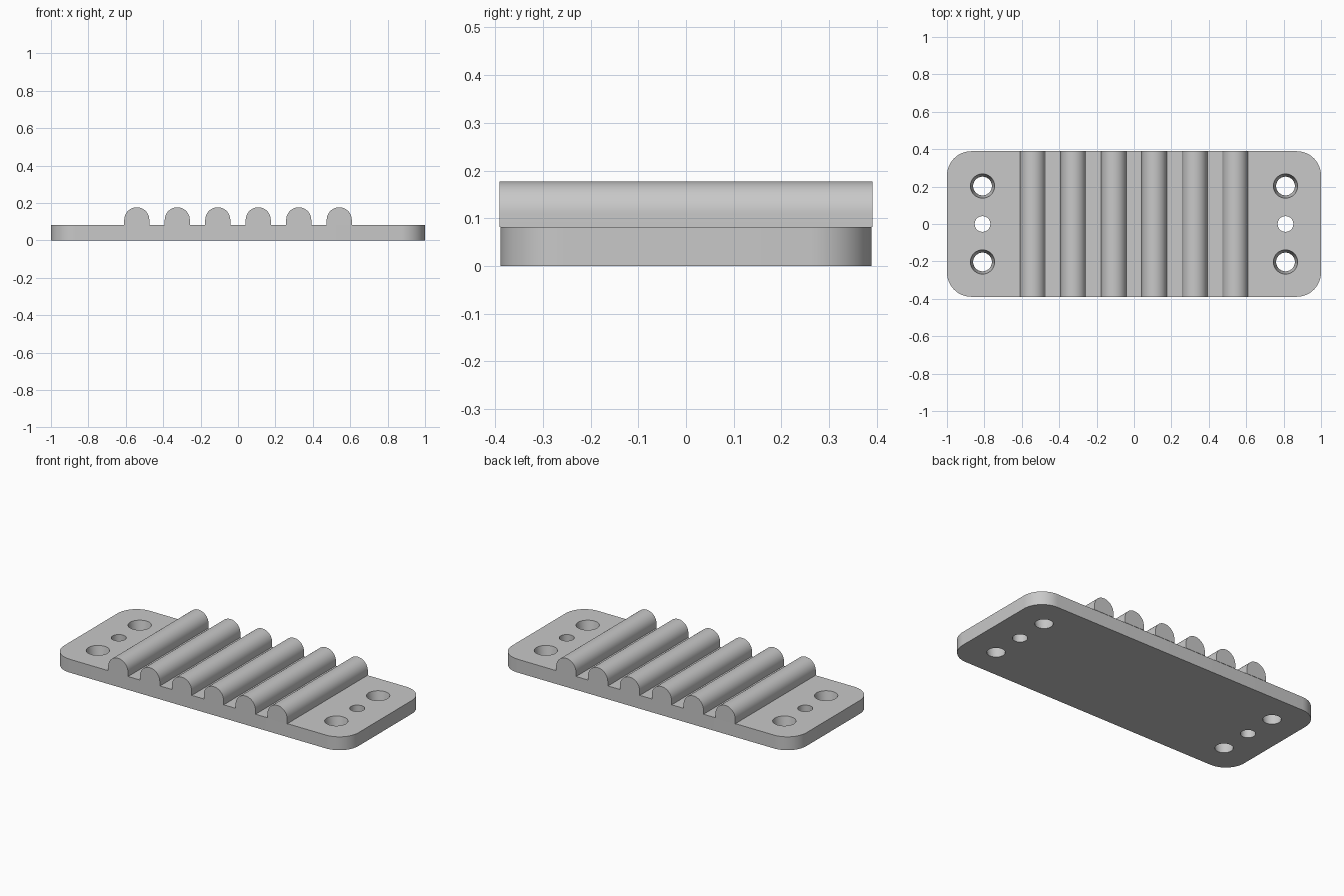
import bpy, bmesh
from math import cos, sin, pi, radians

cube = bpy.data.objects.get("Cube")
if cube:
    bpy.data.objects.remove(cube, do_unlink=True)

HALF_X, HALF_Y, THICK, CORNER = 1.0, 0.389, 0.082, 0.13
RIB_R, RIB_TOP, RIB_STEP, RIB_HALF = 0.067, 0.177, 0.2165, 0.391

grey = bpy.data.materials.new("plain grey")
grey.use_nodes = True
grey.diffuse_color = (0.58, 0.58, 0.58, 1)
grey.node_tree.nodes["Principled BSDF"].inputs["Base Color"].default_value = grey.diffuse_color


def arc(cx, cy, r, start, end, steps):
    angles = [radians(start + (end - start) * i / steps) for i in range(steps + 1)]
    return [(cx + r * cos(a), cy + r * sin(a)) for a in angles]


def extrude_profile(name, points, offset):
    """Fill a closed outline and extrude it into a solid."""
    bm = bmesh.new()
    face = bm.faces.new([bm.verts.new(p) for p in points])
    new = bmesh.ops.extrude_face_region(bm, geom=[face])["geom"]
    bmesh.ops.translate(bm, vec=offset, verts=[v for v in new if isinstance(v, bmesh.types.BMVert)])
    bmesh.ops.recalc_face_normals(bm, faces=bm.faces)
    mesh = bpy.data.meshes.new(name)
    bm.to_mesh(mesh)
    bm.free()
    mesh.materials.append(grey)
    obj = bpy.data.objects.new(name, mesh)
    bpy.context.collection.objects.link(obj)
    return obj


def activate(obj):
    bpy.ops.object.select_all(action="DESELECT")
    obj.select_set(True)
    bpy.context.view_layer.objects.active = obj


def smooth(obj):
    activate(obj)
    bpy.ops.object.shade_smooth_by_angle(angle=radians(30))


def drill(obj, x, y, r_bottom, r_top):
    """Cut one round hole, tapered when the two radii differ."""
    over = THICK / 2
    slope = (r_top - r_bottom) / THICK
    bpy.ops.mesh.primitive_cone_add(
        vertices=48, radius1=r_bottom - slope * over, radius2=r_top + slope * over,
        depth=THICK + 2 * over, location=(x, y, THICK / 2))
    cutter = bpy.context.object
    cutter.hide_render = True
    cutter.data.materials.append(grey)
    mod = obj.modifiers.new("hole", "BOOLEAN")
    mod.operation, mod.solver, mod.object = "DIFFERENCE", "EXACT", cutter
    activate(obj)
    bpy.ops.object.modifier_apply(modifier=mod.name)
    bpy.data.objects.remove(cutter, do_unlink=True)


# Base plate with rounded corners
outline = []
for i, (sx, sy) in enumerate([(1, 1), (-1, 1), (-1, -1), (1, -1)]):
    outline += arc(sx * (HALF_X - CORNER), sy * (HALF_Y - CORNER), CORNER, 90 * i, 90 * i + 90, 14)
plate = extrude_profile("base_plate", [(x, y, 0) for x, y in outline], (0, 0, THICK))

# Tapered outer screw holes and a straight centre hole at each end
for x in (-0.81, 0.81):
    for y in (-0.203, 0.203):
        drill(plate, x, y, 0.05, 0.065)
    drill(plate, x, 0, 0.042, 0.042)
smooth(plate)

# Six round-topped ribs across the plate
for i in range(6):
    cx = (i - 2.5) * RIB_STEP
    profile = [(cx - RIB_R, THICK), (cx + RIB_R, THICK)]
    profile += arc(cx, RIB_TOP - RIB_R, RIB_R, 0, 180, 32)
    rib = extrude_profile(f"rib_{i + 1}", [(x, -RIB_HALF, z) for x, z in profile], (0, 2 * RIB_HALF, 0))
    smooth(rib)
